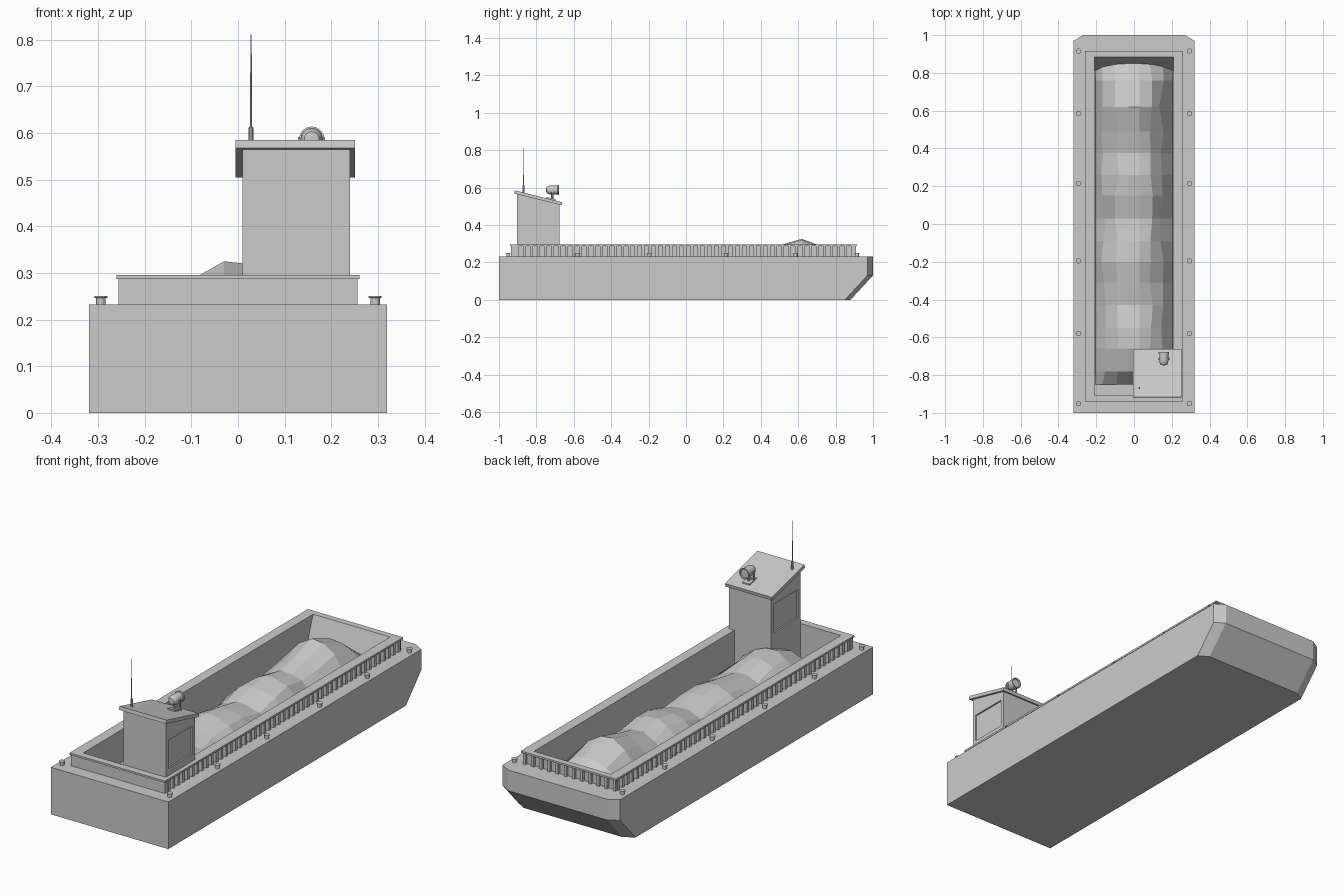
import bpy, bmesh, math, random
from mathutils import Vector, Matrix

if "Cube" in bpy.data.objects:
    bpy.data.objects.remove(bpy.data.objects["Cube"])

random.seed(4)


def make(name, verts, faces):
    me = bpy.data.meshes.new(name)
    me.from_pydata(verts, [], faces)
    bm = bmesh.new()
    bm.from_mesh(me)
    bmesh.ops.recalc_face_normals(bm, faces=bm.faces)
    bm.to_mesh(me)
    bm.free()
    ob = bpy.data.objects.new(name, me)
    bpy.context.collection.objects.link(ob)
    return ob


def loft(name, rings):
    """Closed solid through rings of equal point count."""
    n = len(rings[0])
    verts = [p for r in rings for p in r]
    faces = [tuple(range(n)), tuple(range(len(verts) - n, len(verts)))]
    for k in range(len(rings) - 1):
        for i in range(n):
            j = (i + 1) % n
            faces.append((k*n + i, k*n + j, k*n + n + j, k*n + n + i))
    return make(name, verts, faces)


def boxes(name, spans):
    """One object from (x0, x1, y0, y1, z0, z1) boxes."""
    verts, faces = [], []
    for x0, x1, y0, y1, z0, z1 in spans:
        b = len(verts)
        verts += [(x, y, z) for z in (z0, z1)
                  for x, y in ((x0, y0), (x1, y0), (x1, y1), (x0, y1))]
        faces += [tuple(b + i for i in f) for f in
                  ((3, 2, 1, 0), (4, 5, 6, 7), (0, 1, 5, 4),
                   (1, 2, 6, 5), (2, 3, 7, 6), (3, 0, 4, 7))]
    return make(name, verts, faces)


def lathe(name, profile, seg, matrix):
    """Solid of revolution about local z; profile is (radius, height)."""
    ring = lambda r, h: [matrix @ Vector((r*math.cos(2*math.pi*i/seg),
                                          r*math.sin(2*math.pi*i/seg), h)) for i in range(seg)]
    return loft(name, [ring(r, h) for r, h in profile])


def side_prism(name, yz, x0, x1):
    return loft(name, [[(x, y, z) for y, z in yz] for x in (x0, x1)])


def cut(ob, cutter):
    m = ob.modifiers.new("cut", 'BOOLEAN')
    m.operation = 'DIFFERENCE'
    m.solver = 'EXACT'
    m.object = cutter
    bpy.context.view_layer.objects.active = ob
    bpy.ops.object.modifier_apply(modifier=m.name)


# Hull with raked, corner-cut bow
def outline(bow, z):
    s = bow - 0.03
    return [(-.32, -1, z), (.32, -1, z), (.32, s, z), (.27, bow, z), (-.27, bow, z), (-.32, s, z)]

hull = loft("hull", [outline(.88, 0), outline(1, .13), outline(1, .232)])

# Coaming walls, plain stern plate and cap rail around the hold
FLOOR = .085
wall = boxes("coaming_wall", [(-.24, .24, -.92, .897, .2, .29)])
stern = boxes("coaming_stern_plate", [(-.256, .256, -.935, -.91, .23, .29)])
cap = boxes("coaming_cap", [(-.26, .26, -.94, .915, .287, .296)])

# Hold cutter with a sloped bow end
hold = side_prism("hold_cutter", [(-.905, FLOOR), (.812, FLOOR), (.92, .4), (-.905, .4)], -.21, .21)
hold.hide_render = True
for ob in (hull, wall, cap):
    cut(ob, hold)
bpy.data.objects.remove(hold)

# Vertical stiffener ribs along both sides and across the bow
ribs = []
N = 49
for i in range(N):
    y = -.90 + i * 1.79 / (N - 1)
    for s in (-1, 1):
        a, b = sorted((s*.235, s*.256))
        ribs.append((a, b, y - .008, y + .008, .23, .289))
for i in range(12):
    x = -.245 + i * .49 / 11
    ribs.append((x - .007, x + .007, .893, .91, .23, .289))
boxes("coaming_ribs", ribs)

# Mooring bollards
for y in (-.95, -.58, -.195, .215, .585, .915):
    for s in (-1, 1):
        lathe("bollard", [(.010, .23), (.010, .246), (.014, .247), (.014, .251)], 12,
              Matrix.Translation((s*.294, y, 0)))

# Faceted cargo heap
ys = [-.85, -.78, -.66, -.55, -.43, -.31, -.2, -.09, .03, .15, .26, .375, .49, .62, .76, .85]
crest = [.13, .22, .268, .262, .235, .255, .272, .262, .24, .268, .282, .262, .288, .325, .272, .20]
xs = [-.203, -.16, -.09, -.03, .03, .09, .145, .203]
prof = [0, .5, .86, 1, .97, .84, .52, 0]
verts, faces = [], []
W = len(xs)
for r, (y, c) in enumerate(zip(ys, crest)):
    low = .10 if 0 < r < len(ys) - 1 else FLOOR
    for x, p in zip(xs, prof):
        inner = 0 < p < .95
        jx, jz = (random.uniform(-.012, .012), random.uniform(-.012, .008)) if inner else (0, 0)
        bow = -.12*x*x/.04*.2 if r == len(ys) - 1 else 0
        verts.append((x + jx, y + bow, low + (c - low)*p + jz))
for r in range(len(ys) - 1):
    for i in range(W - 1):
        a = r*W + i
        faces.append((a, a + 1, a + W + 1, a + W))
heap = make("cargo_heap", verts, faces)
bm = bmesh.new()
bm.from_mesh(heap.data)
# Skirt from the heap's rim down to the hold floor
rim = [e for e in bm.edges if e.is_boundary]
new = bmesh.ops.extrude_edge_only(bm, edges=rim)["geom"]
for v in new:
    if isinstance(v, bmesh.types.BMVert):
        v.co.z = FLOOR - .005
bmesh.ops.recalc_face_normals(bm, faces=bm.faces)
if sum(f.normal.z for f in bm.faces) < 0:
    bmesh.ops.reverse_faces(bm, faces=bm.faces)
bm.to_mesh(heap.data)
bm.free()

# Wheelhouse with recessed side windows
cabin = side_prism("wheelhouse", [(-.904, FLOOR - .005), (-.677, FLOOR - .005),
                                  (-.677, .515), (-.904, .572)], .01, .24)
for x in (.01, .24):
    win = boxes("window_cutter", [(x - .008, x + .008, -.885, -.697, .33, .47)])
    win.hide_render = True
    cut(cabin, win)
    bpy.data.objects.remove(win)
side_prism("wheelhouse_roof", [(-.919, .568), (-.665, .505), (-.662, .521), (-.916, .585)], -.005, .251)

# Whip antenna
lathe("antenna", [(.005, .565), (.005, .612), (.0025, .614), (.0012, .811)], 8,
      Matrix.Translation((.028, -.868, 0)))

# Searchlight: tilted foot, post, yoke and lamp drum facing the bow
side_prism("searchlight_foot", [(-.745, .538), (-.695, .525), (-.695, .536), (-.745, .549)], .138, .178)
lathe("searchlight_post", [(.007, .53), (.007, .565)], 10, Matrix.Translation((.158, -.715, 0)))
boxes("searchlight_yoke", [(.129, .187, -.72, -.71, .553, .559),
                           (.129, .133, -.72, -.71, .555, .592),
                           (.183, .187, -.72, -.71, .555, .592)])
lamp = lathe("searchlight_lamp", [(.006, -.036), (.016, -.034), (.022, -.024), (.024, -.012), (.024, .026),
                                  (.027, .027), (.027, .034), (.023, .034), (.021, .029)], 16,
             Matrix.Translation((.158, -.712, .587)) @ Matrix.Rotation(-math.pi/2, 4, 'X'))
bpy.ops.object.select_all(action='DESELECT')
lamp.select_set(True)
bpy.context.view_layer.objects.active = lamp
bpy.ops.object.shade_smooth_by_angle(angle=math.radians(35))
